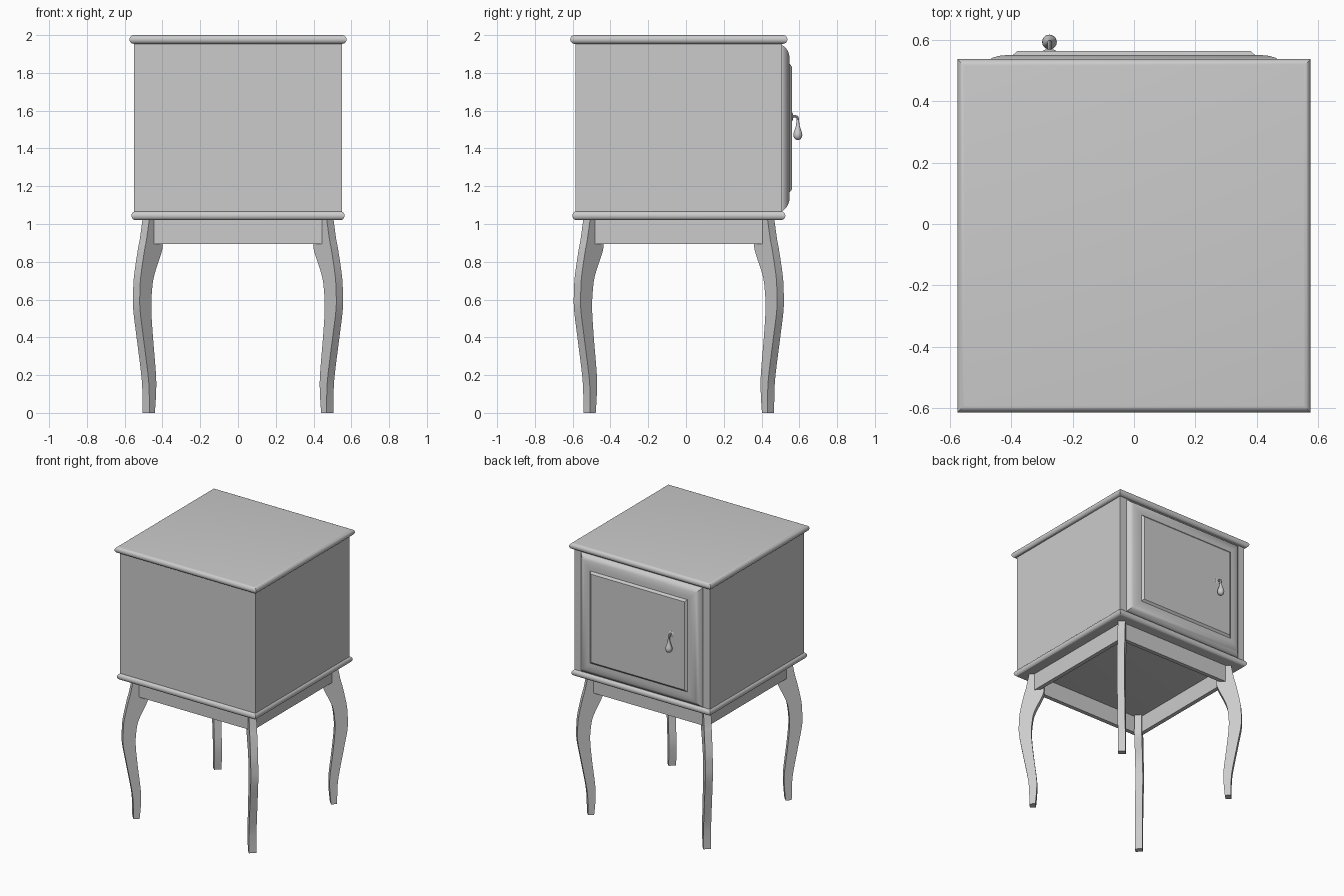
import bpy, bmesh, math
from mathutils import Vector, Matrix

if "Cube" in bpy.data.objects:
    bpy.data.objects.remove(bpy.data.objects["Cube"])

grey = bpy.data.materials.new("plain grey")
grey.use_nodes = True
grey.diffuse_color = (0.6, 0.6, 0.6, 1)
grey.node_tree.nodes["Principled BSDF"].inputs["Base Color"].default_value = (0.6, 0.6, 0.6, 1)

MID = -0.038                       # centre line of the cabinet in y


def finish(name, bm, smooth=True):
    bmesh.ops.recalc_face_normals(bm, faces=bm.faces)
    mesh = bpy.data.meshes.new(name)
    bm.to_mesh(mesh)
    bm.free()
    mesh.materials.append(grey)
    ob = bpy.data.objects.new(name, mesh)
    bpy.context.collection.objects.link(ob)
    if smooth:
        bpy.ops.object.select_all(action="DESELECT")
        ob.select_set(True)
        bpy.context.view_layer.objects.active = ob
        bpy.ops.object.shade_smooth_by_angle(angle=math.radians(35))
    return ob


def loft(bm, rings, capped=True):
    """Skin a list of equal-length point rings."""
    loops = [[bm.verts.new(p) for p in ring] for ring in rings]
    n = len(loops[0])
    pairs = list(zip(loops, loops[1:]))
    if not capped:
        pairs.append((loops[-1], loops[0]))
    for a, b in pairs:
        for i in range(n):
            j = (i + 1) % n
            bm.faces.new((a[i], a[j], b[j], b[i]))
    if capped:
        bm.faces.new(loops[0])
        bm.faces.new(loops[-1])


def rectangle(hx, hy, z):
    return [Vector((sx * hx, sy * hy, z)) for sx, sy in ((-1, -1), (1, -1), (1, 1), (-1, 1))]


def moulded(name, hx, hy, profile, matrix, capped=True):
    """Mitred rectangular stack; profile holds (inset, height) pairs."""
    bm = bmesh.new()
    loft(bm, [rectangle(hx - d, hy - d, z) for d, z in profile], capped)
    bm.transform(matrix)
    return finish(name, bm)


def at(z):
    return Matrix.Translation((0, MID, z))


def bullnose(r):
    angles = [math.pi * (i / 10 - 0.5) for i in range(11)]
    return [(r - r * math.cos(a), r * math.sin(a)) for a in angles]


# Cabinet, rounded top and base boards, hollow apron
moulded("cabinet", 0.55, 0.547, [(0, 1.05), (0, 1.97)], at(0))
moulded("top_board", 0.575, 0.575, bullnose(0.023), at(1.977))
moulded("base_board", 0.564, 0.564, bullnose(0.024), at(1.044))
moulded("apron", 0.48, 0.48, [(0, 0.895), (0, 1.03), (0.03, 1.03), (0.03, 0.895)], at(0), False)

# Door: rounded frame rising to a raised flat panel
door = [(0, -0.01), (0, 0.003), (0.006, 0.014), (0.018, 0.026), (0.035, 0.036),
        (0.055, 0.042), (0.075, 0.044), (0.1, 0.044), (0.115, 0.057)]
moulded("door", 0.495, 0.439, door,
        Matrix.Translation((0, 0.505, 1.508)) @ Matrix.Rotation(-math.pi / 2, 4, "X"))


# Curved legs, each a bent strip lying on the diagonal
def spline(points, steps=5):
    pts = [Vector(p) for p in points]
    pts = [pts[0]] + pts + [pts[-1]]
    out = []
    for a, b, c, d in zip(pts, pts[1:], pts[2:], pts[3:]):
        for i in range(steps):
            t = i / steps
            out.append(0.5 * (2 * b + (c - a) * t + (2 * a - 5 * b + 4 * c - d) * t * t
                              + (3 * b - a - 3 * c + d) * t ** 3))
    return out + [pts[-1]]


# height, outer reach, inner reach
leg_shape = [(0, 0.505, 0.44), (0.1, 0.506, 0.434), (0.2, 0.512, 0.434), (0.4, 0.537, 0.45),
             (0.55, 0.555, 0.459), (0.65, 0.555, 0.455), (0.73, 0.55, 0.443), (0.86, 0.531, 0.402),
             (0.92, 0.52, 0.4), (1.03, 0.505, 0.4)]
HALF = 0.018                       # half thickness measured along x


def leg(name, sx, sy):
    bm = bmesh.new()
    rings = []
    for z, outer, inner in spline(leg_shape):
        o, i, h = outer - HALF, inner + HALF, HALF
        corners = ((o + h, o - h), (o - h, o + h), (i - h, i + h), (i + h, i - h))
        rings.append([Vector((sx * x, MID + sy * y, z)) for x, y in corners])
    loft(bm, rings)
    finish(name, bm)


for side, sx in (("left", 1), ("right", -1)):
    for end, sy in (("front", -1), ("back", 1)):
        leg(f"{end}_{side}_leg", sx, sy)


# Drop handle: turned pendant, round plate and bent hook
def turned(name, profile, matrix, sides=20):
    bm = bmesh.new()
    turn = [math.tau * k / sides for k in range(sides)]
    loft(bm, [[Vector((r * math.cos(a), r * math.sin(a), z)) for a in turn] for r, z in profile])
    bm.transform(matrix)
    return finish(name, bm)


HX = -0.275
drop = [(0.004, 0), (0.014, 0.004), (0.021, 0.013), (0.024, 0.026), (0.022, 0.039), (0.016, 0.055),
        (0.01, 0.075), (0.007, 0.095), (0.006, 0.112)]
turned("handle_drop", drop, Matrix.Translation((HX, 0.592, 1.445)))
turned("handle_plate", [(0.022, 0), (0.022, 0.003), (0.014, 0.007)],
       Matrix.Translation((HX, 0.56, 1.567)) @ Matrix.Rotation(-math.pi / 2, 4, "X"))

hook_path = spline([(HX, 0.56, 1.567), (HX, 0.573, 1.57), (HX, 0.588, 1.566), (HX, 0.592, 1.55)], 4)
bm = bmesh.new()
rings = []
for k, p in enumerate(hook_path):
    along = (hook_path[min(k + 1, len(hook_path) - 1)] - hook_path[max(k - 1, 0)]).normalized()
    side = Vector((1, 0, 0))
    up = side.cross(along)
    rings.append([p + 0.007 * (side * math.cos(a) + up * math.sin(a))
                  for a in (math.tau * i / 10 for i in range(10))])
loft(bm, rings)
finish("handle_hook", bm)
